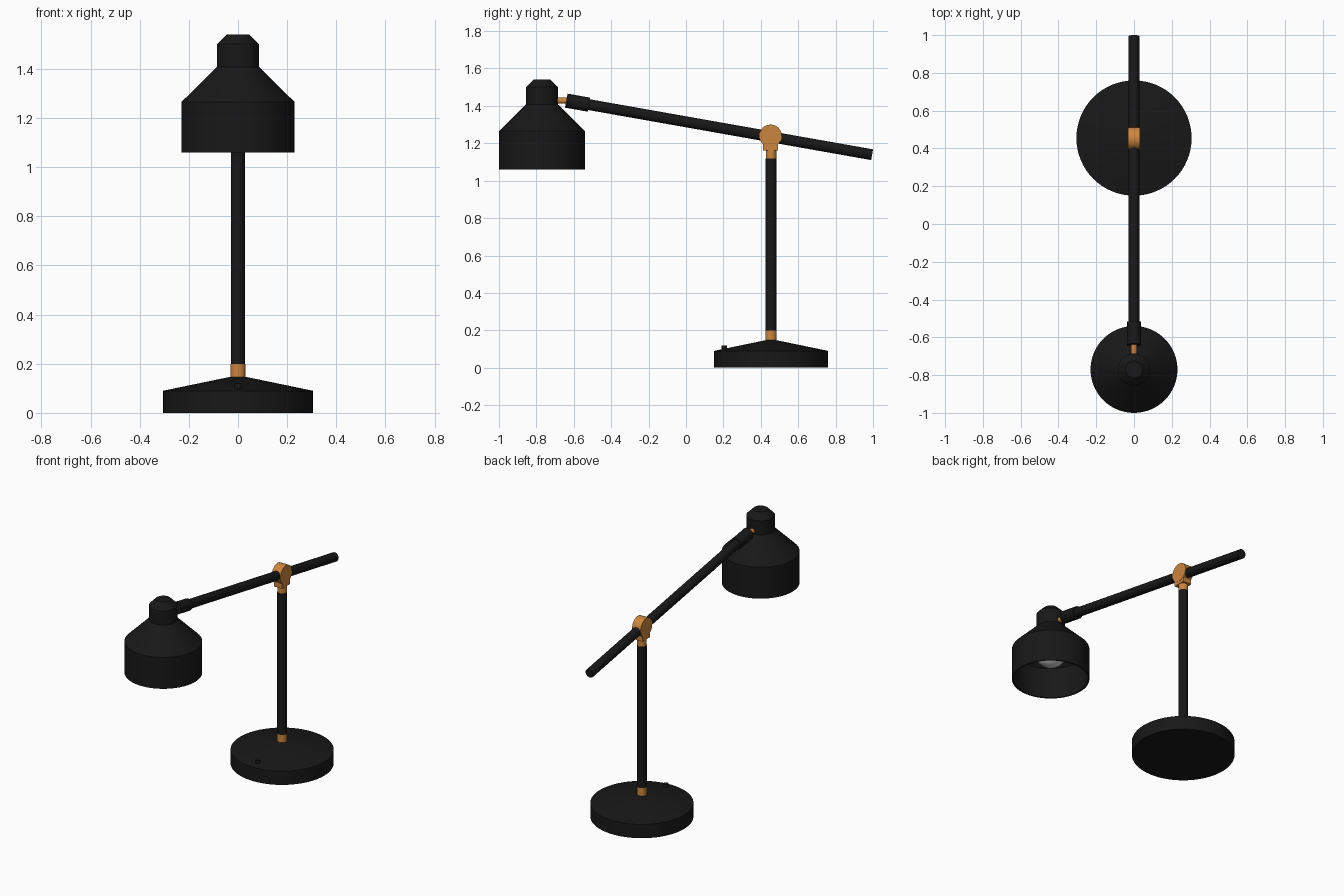
import bpy, math
from mathutils import Vector

if "Cube" in bpy.data.objects:
    bpy.data.objects.remove(bpy.data.objects["Cube"])


def material(name, rgb):
    m = bpy.data.materials.new(name)
    m.diffuse_color = (*rgb, 1)
    m.use_nodes = True
    m.node_tree.nodes["Principled BSDF"].inputs["Base Color"].default_value = m.diffuse_color
    return m


BLACK = material("matt_black", (0.009, 0.009, 0.009))
COPPER = material("copper", (0.60, 0.24, 0.05))
POST_Y, SHADE_Y = 0.455, -0.77


def finish(obj, name, mat):
    obj.name = name
    if mat:
        obj.data.materials.append(mat)
    bpy.ops.object.select_all(action='DESELECT')
    obj.select_set(True)
    bpy.context.view_layer.objects.active = obj
    bpy.ops.object.shade_smooth_by_angle(angle=math.radians(25))
    return obj


def rod(name, a, b, r, mat, sides=32):
    """Capped cylinder between two points."""
    a, b = Vector(a), Vector(b)
    bpy.ops.mesh.primitive_cylinder_add(vertices=sides, radius=r, depth=(b - a).length,
                                        location=(a + b) / 2)
    obj = bpy.context.object
    obj.rotation_euler = (b - a).to_track_quat('Z', 'Y').to_euler()
    return finish(obj, name, mat)


def lathe(name, y, profile, mat, sides=64):
    """Revolve (radius, z) points, listed so faces point outward, about a vertical axis."""
    verts, rings, faces = [], [], []
    for r, z in profile:
        n = 1 if r == 0 else sides
        rings.append([len(verts) + i for i in range(n)])
        for i in range(n):
            t = math.tau * i / sides
            verts.append((r * math.cos(t), r * math.sin(t), z))
    for lo, hi in zip(rings, rings[1:]):
        for i in range(sides):
            j = (i + 1) % sides
            quad = [lo[i % len(lo)], lo[j % len(lo)], hi[j % len(hi)], hi[i % len(hi)]]
            faces.append(list(dict.fromkeys(quad)))
    mesh = bpy.data.meshes.new(name)
    mesh.from_pydata(verts, [], faces)
    obj = bpy.data.objects.new(name, mesh)
    obj.location.y = y
    bpy.context.collection.objects.link(obj)
    return finish(obj, name, mat)


# Base and switch
lathe("base", POST_Y, [(0, 0), (0.305, 0), (0.305, 0.09), (0.03, 0.147), (0, 0.147)], BLACK)
rod("switch_button", (0, 0.205, 0.08), (0, 0.205, 0.12), 0.015, BLACK)

# Upright post with copper collars
rod("lower_collar", (0, POST_Y, 0.14), (0, POST_Y, 0.198), 0.03, COPPER)
rod("post", (0, POST_Y, 0.198), (0, POST_Y, 1.12), 0.029, BLACK)
rod("upper_collar", (0, POST_Y, 1.12), (0, POST_Y, 1.165), 0.028, COPPER)

# Pivot joint
bpy.ops.mesh.primitive_cube_add(size=1, location=(0, POST_Y - 0.003, 1.185))
bpy.context.object.scale = (0.06, 0.08, 0.046)
finish(bpy.context.object, "pivot_block", COPPER)
rod("pivot_disc", (-0.031, POST_Y - 0.003, 1.24), (0.031, POST_Y - 0.003, 1.24), 0.06, COPPER, 48)

# Tilted arm, end sleeve and pin into the shade
tip, tail = Vector((0, -0.64, 1.428)), Vector((0, 0.995, 1.139))
rod("arm", tip.lerp(tail, 0.02), tail, 0.029, BLACK)
rod("arm_sleeve", tip, tip.lerp(tail, 0.074), 0.038, BLACK)
rod("shade_pin", (0, -0.70, 1.428), (0, -0.615, 1.428), 0.016, COPPER)

# Hollow lamp shade
lathe("shade", SHADE_Y, [
    (0, 1.385), (0.077, 1.385), (0.077, 1.404), (0.221, 1.26), (0.221, 1.06), (0.23, 1.06),
    (0.23, 1.265), (0.085, 1.408), (0.085, 1.5), (0.045, 1.54), (0, 1.54)], BLACK)

# Bulb and socket
bulb = [(0.097 * math.sin(t), 1.245 - 0.097 * math.cos(t))
        for t in (math.radians(10 * k) for k in range(15))]
lathe("bulb", SHADE_Y, bulb + [(0.042, 1.34), (0.036, 1.365), (0, 1.365)], None, 48)
rod("bulb_socket", (0, SHADE_Y, 1.345), (0, SHADE_Y, 1.39), 0.045, BLACK)
